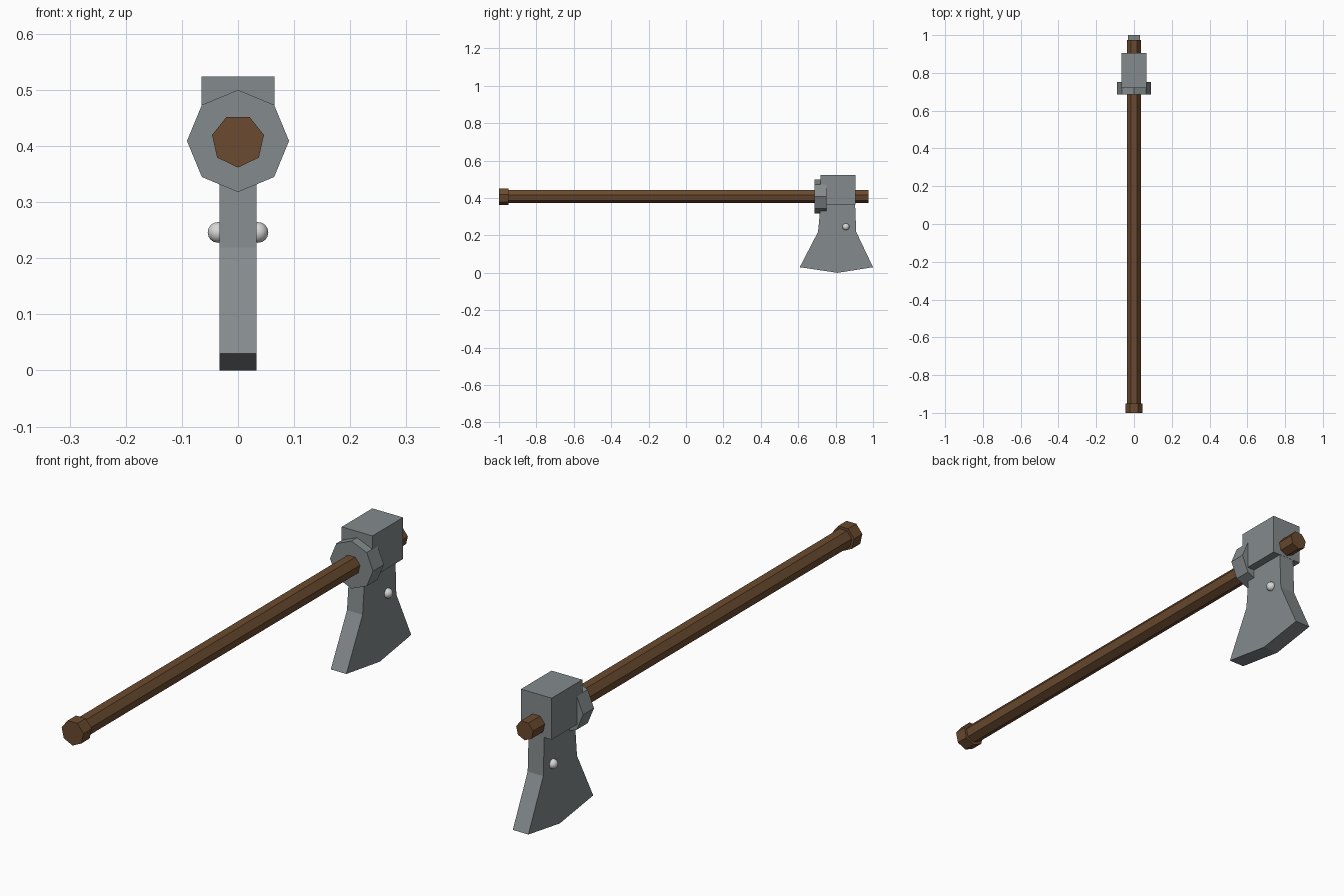
import bpy, bmesh
from math import sin, cos, tau
from mathutils import Vector

if "Cube" in bpy.data.objects:
    bpy.data.objects.remove(bpy.data.objects["Cube"])

AXIS_Z = 0.409  # height of the handle's centre line


def material(name, rgb):
    m = bpy.data.materials.new(name)
    m.use_nodes = True
    m.diffuse_color = (*rgb, 1)
    m.node_tree.nodes["Principled BSDF"].inputs["Base Color"].default_value = (*rgb, 1)
    return m


steel = material("grey steel", (0.23, 0.255, 0.262))
wood = material("brown wood", (0.145, 0.069, 0.029))
silver = material("pale rivet metal", (0.68, 0.68, 0.68))


def finish(name, bm, mat):
    bmesh.ops.recalc_face_normals(bm, faces=bm.faces)
    mesh = bpy.data.meshes.new(name)
    bm.to_mesh(mesh)
    bm.free()
    mesh.materials.append(mat)
    obj = bpy.data.objects.new(name, mesh)
    bpy.context.collection.objects.link(obj)
    return obj


def extrude(name, outline, offset, mat):
    """Turn a closed 3D outline into a solid along the offset."""
    bm = bmesh.new()
    face = bm.faces.new([bm.verts.new(p) for p in outline])
    moved = bmesh.ops.extrude_face_region(bm, geom=[face], use_keep_orig=True)
    verts = [g for g in moved["geom"] if isinstance(g, bmesh.types.BMVert)]
    bmesh.ops.translate(bm, verts=verts, vec=Vector(offset))
    return finish(name, bm, mat)


def rod(name, sides, radius, y0, y1, mat):
    """Faceted cylinder along y with one corner pointing down."""
    ring = [(radius * sin(tau * i / sides), y0, AXIS_Z - radius * cos(tau * i / sides))
            for i in range(sides)]
    return extrude(name, ring, (0, y1 - y0, 0), mat)


# Handle with its end knob
rod("handle", 7, 0.037, -0.97, 0.975, wood)
rod("handle_knob", 7, 0.0475, -1.0, -0.95, wood)

# Collar and head block
rod("collar", 8, 0.091, 0.686, 0.752, steel)
block = [(-0.065, 0.72, 0.365), (0.065, 0.72, 0.365),
         (0.065, 0.72, 0.524), (-0.065, 0.72, 0.524)]
extrude("head_block", block, (0, 0.185, 0), steel)

# Flared blade
profile = [(0.72, 0.37), (0.706, 0.219), (0.608, 0.03), (0.81, 0.0),
           (1.0, 0.03), (0.91, 0.219), (0.904, 0.37)]
extrude("blade", [(-0.033, y, z) for y, z in profile], (0.066, 0, 0), steel)

# Rivet on each side of the blade
for side, sx in (("left", 1), ("right", -1)):
    bm = bmesh.new()
    bmesh.ops.create_uvsphere(bm, u_segments=12, v_segments=8, radius=0.0185)
    bmesh.ops.translate(bm, verts=bm.verts, vec=(sx * 0.0355, 0.855, 0.246))
    for f in bm.faces:
        f.smooth = True
    finish(side + "_rivet", bm, silver)
